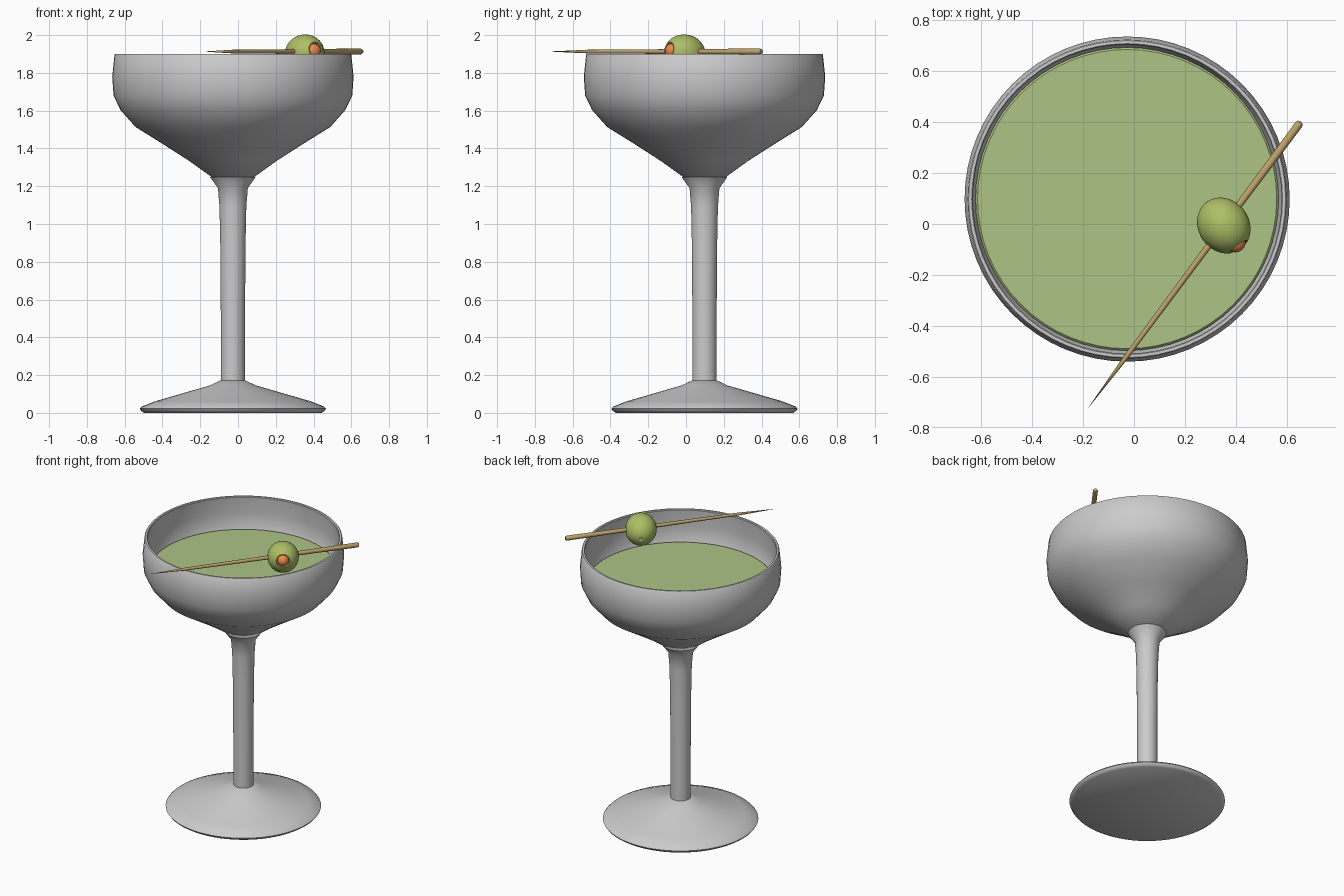
import bpy, bmesh, math
from mathutils import Vector

if "Cube" in bpy.data.objects:
    bpy.data.objects.remove(bpy.data.objects["Cube"])

CX, CY = -0.027, 0.098   # axis of the glass


def lathe(name, profile, origin, axis=(0, 0, 1), segs=64, color=None, angle=40):
    """Revolve an (r, h) profile about the axis through origin."""
    bm = bmesh.new()
    rings = []
    for r, h in profile:
        if r < 1e-6:
            rings.append([bm.verts.new((0, 0, h))])
        else:
            rings.append([bm.verts.new((r * math.cos(2 * math.pi * i / segs),
                                        r * math.sin(2 * math.pi * i / segs), h))
                          for i in range(segs)])
    for a, b in zip(rings, rings[1:]):
        for i in range(segs):
            j = (i + 1) % segs
            if len(a) == 1:
                bm.faces.new((a[0], b[j], b[i]))
            elif len(b) == 1:
                bm.faces.new((a[i], a[j], b[0]))
            else:
                bm.faces.new((a[i], a[j], b[j], b[i]))
    bmesh.ops.recalc_face_normals(bm, faces=bm.faces)
    mesh = bpy.data.meshes.new(name)
    bm.to_mesh(mesh)
    bm.free()
    ob = bpy.data.objects.new(name, mesh)
    bpy.context.collection.objects.link(ob)
    ob.location = origin
    ob.rotation_euler = Vector(axis).to_track_quat('Z', 'Y').to_euler()
    if color:
        mat = bpy.data.materials.new(name)
        mat.diffuse_color = (*color, 1)
        mat.use_nodes = True
        mat.node_tree.nodes["Principled BSDF"].inputs["Base Color"].default_value = mat.diffuse_color
        mesh.materials.append(mat)
    bpy.ops.object.select_all(action='DESELECT')
    ob.select_set(True)
    bpy.context.view_layer.objects.active = ob
    bpy.ops.object.shade_smooth_by_angle(angle=math.radians(angle))
    return ob


# Glass: foot, stem and hollow bowl
glass = (CX, CY, 0)
lathe("foot", [(0, 0), (0.47, 0), (0.485, 0.01), (0.493, 0.022), (0.482, 0.034), (0.41, 0.062),
               (0.12, 0.146), (0.066, 0.172), (0, 0.172)], glass)
lathe("stem", [(0, 0.15), (0.064, 0.15), (0.064, 0.5), (0.067, 0.9), (0.071, 1.09),
               (0.079, 1.19), (0.122, 1.25), (0, 1.25)], glass)
inner = [(0.11, 1.275), (0.22, 1.355), (0.36, 1.445), (0.495, 1.53),
         (0.572, 1.615), (0.607, 1.685)]
lathe("bowl", [(0, 1.25), (0.115, 1.25), (0.23, 1.333), (0.37, 1.423), (0.515, 1.513),
               (0.595, 1.603), (0.632, 1.68), (0.639, 1.78), (0.627, 1.895), (0.623, 1.90),
               (0.611, 1.90), (0.607, 1.895), (0.615, 1.78)]
      + inner[::-1] + [(0, 1.275)], glass)

# Drink, filling the bowl with a softly rounded top edge
lathe("drink", [(0, 1.28)] + [(r - 0.004, z + 0.003) for r, z in inner[:-1]]
      + [(0.592, 1.66), (0.596, 1.672), (0.588, 1.68), (0, 1.682)],
      glass, color=(0.42, 0.55, 0.24))

# Cocktail pick resting across the rim
tip, tail = Vector((-0.185, -0.73, 1.913)), Vector((0.656, 0.402, 1.913))
length = (tail - tip).length
lathe("pick", [(0, 0), (0.0095, 0.26), (0.012, 0.7), (0.016, length - 0.015),
               (0.012, length - 0.003), (0, length)],
      tip, tail - tip, segs=16, color=(0.5, 0.36, 0.14))

# Olive with a socket at the front end and a small dimple at the back
centre = Vector((0.353, -0.006, 1.903))
axis = Vector((0.56, -0.80, 0.17)).normalized()
body = []
for i in range(19):
    t = math.radians(-83 + i * (83 + 64) / 18)
    body.append((0.1 * math.cos(t), 0.115 * math.sin(t)))
lathe("olive", [(0, -0.106), (0.006, -0.111)] + body + [(0.038, 0.101), (0.035, 0.085), (0, 0.08)],
      centre, axis, segs=40, color=(0.42, 0.52, 0.13))

# Pimento plug
plug = [(0.037 * math.cos(t), 0.033 * math.sin(t))
        for t in (math.radians(-90 + 180 * i / 12) for i in range(13))]
lathe("pimento", plug, centre + axis * 0.088, axis, segs=24, color=(0.85, 0.25, 0.07))
